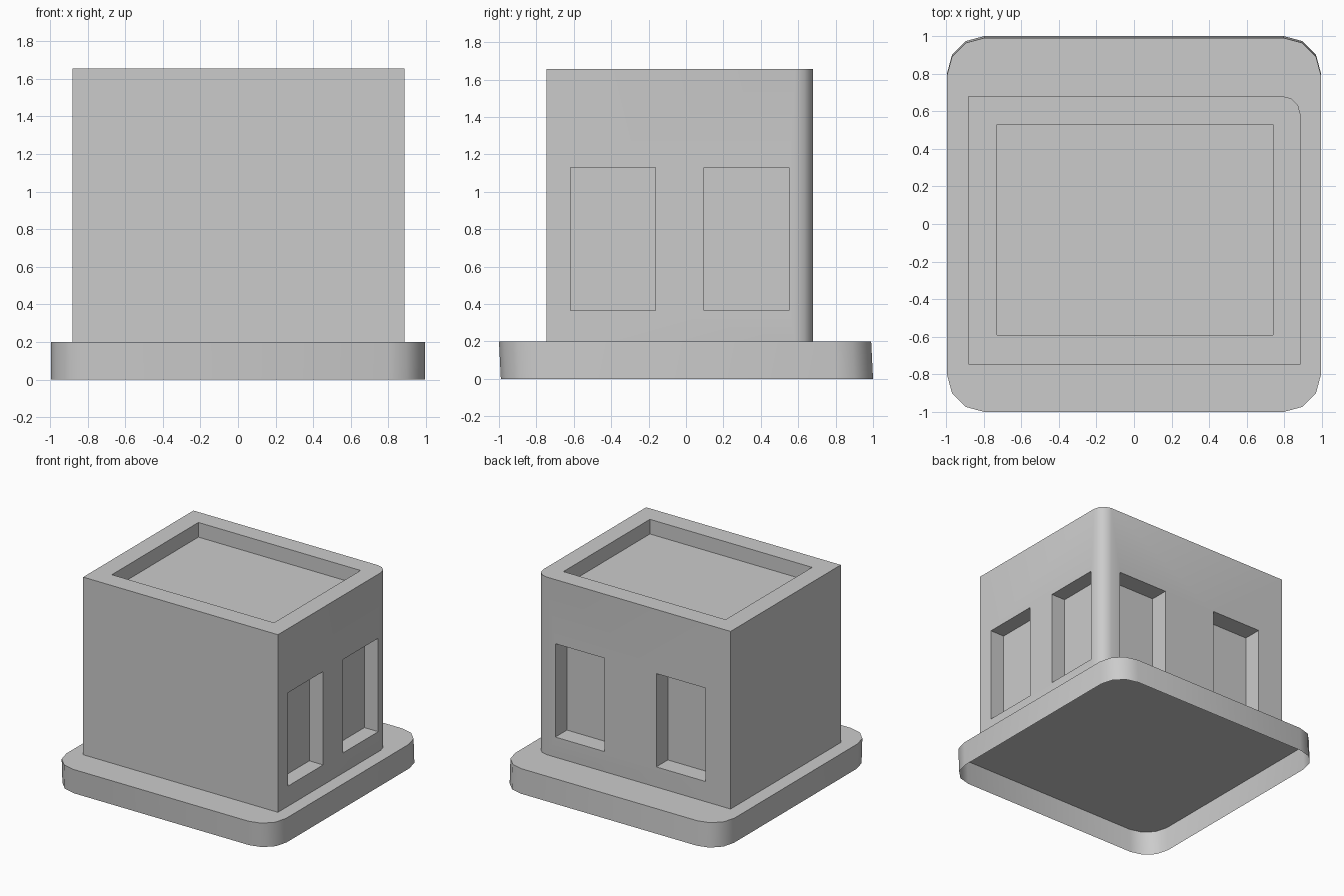
import bpy, bmesh, math

if "Cube" in bpy.data.objects:
    bpy.data.objects.remove(bpy.data.objects["Cube"])


def outline(x0, x1, y0, y1, radii, segs=3):
    """Counter-clockwise rectangle; radii in order back-right, back-left, front-left, front-right."""
    corners = [(x1, y1, -1, -1), (x0, y1, 1, -1), (x0, y0, 1, 1), (x1, y0, -1, 1)]
    pts = []
    for i, ((x, y, sx, sy), r) in enumerate(zip(corners, radii)):
        if r == 0:
            pts.append((x, y))
            continue
        for k in range(segs + 1):
            a = math.pi / 2 * (i + k / segs)
            pts.append((x + sx * r + r * math.cos(a), y + sy * r + r * math.sin(a)))
    return pts


def finish(name, bm):
    me = bpy.data.meshes.new(name)
    bm.to_mesh(me)
    bm.free()
    ob = bpy.data.objects.new(name, me)
    bpy.context.collection.objects.link(ob)
    return ob


def ring(bm, pts, z, dy=0.0):
    return [bm.verts.new((x, y + dy, z)) for x, y in pts]


def walls(bm, low, high):
    n = len(low)
    for i in range(n):
        j = (i + 1) % n
        bm.faces.new((low[i], low[j], high[j], high[i]))


def smooth(ob):
    bpy.ops.object.select_all(action='DESELECT')
    ob.select_set(True)
    bpy.context.view_layer.objects.active = ob
    bpy.ops.object.shade_smooth_by_angle(angle=math.radians(40))


BASE_Z, TOP_Z = 0.2, 1.655
footprint = outline(-0.88, 0.885, -0.747, 0.68, (0.095, 0, 0, 0))

# Base: hollow underneath, leaning very slightly forward
bm = bmesh.new()
plan = outline(-0.995, 0.995, -0.995, 0.995, (0.2,) * 4)
low = ring(bm, plan, 0, 0.005)
high = ring(bm, plan, BASE_Z, -0.005)
walls(bm, low, high)
inner = ring(bm, footprint, BASE_Z)
edges = []
for loop in (high, inner):
    for a, b in zip(loop, loop[1:] + loop[:1]):
        edges.append(bm.edges.get((a, b)) or bm.edges.new((a, b)))
bmesh.ops.triangle_fill(bm, edges=edges, use_beauty=True, normal=(0, 0, 1))
for f in bm.faces:
    f.normal_update()
    if abs(f.normal.z) > 0.9 and f.normal.z < 0:
        f.normal_flip()
base = finish("base_plinth", bm)

# Building block with one rounded corner
bm = bmesh.new()
low, high = ring(bm, footprint, BASE_Z), ring(bm, footprint, TOP_Z)
walls(bm, low, high)
bm.faces.new(high)
bm.faces.new(low[::-1])
building = finish("building_block", bm)


# Recess cutters: two right windows, two back windows, roof well
def cutter(name, x0, x1, y0, y1, z0, z1):
    bm = bmesh.new()
    p = outline(x0, x1, y0, y1, (0,) * 4)
    low, high = ring(bm, p, z0), ring(bm, p, z1)
    walls(bm, low, high)
    bm.faces.new(high)
    bm.faces.new(low[::-1])
    ob = finish(name, bm)
    ob.hide_render = True
    ob.hide_set(True)
    ob.display_type = 'WIRE'
    mod = building.modifiers.new(name, 'BOOLEAN')
    mod.operation = 'DIFFERENCE'
    mod.solver = 'EXACT'
    mod.object = ob


WZ = (0.365, 1.13)
for i, y in enumerate((-0.39, 0.323)):
    cutter(f"right_window_cutter_{i}", 0.76, 1.1, y - 0.228, y + 0.228, *WZ)
for i, x in enumerate((-0.43, 0.485)):
    cutter(f"back_window_cutter_{i}", x - 0.223, x + 0.223, 0.53, 0.9, *WZ)
cutter("roof_well_cutter", -0.73, 0.74, -0.59, 0.53, TOP_Z - 0.12, TOP_Z + 0.2)

# Apply the cuts, then remove the helpers
bpy.context.view_layer.update()
dg = bpy.context.evaluated_depsgraph_get()
cut_mesh = bpy.data.meshes.new_from_object(building.evaluated_get(dg))
building.modifiers.clear()
building.data = cut_mesh
for ob in list(bpy.data.objects):
    if "cutter" in ob.name:
        bpy.data.objects.remove(ob)

smooth(base)
smooth(building)
